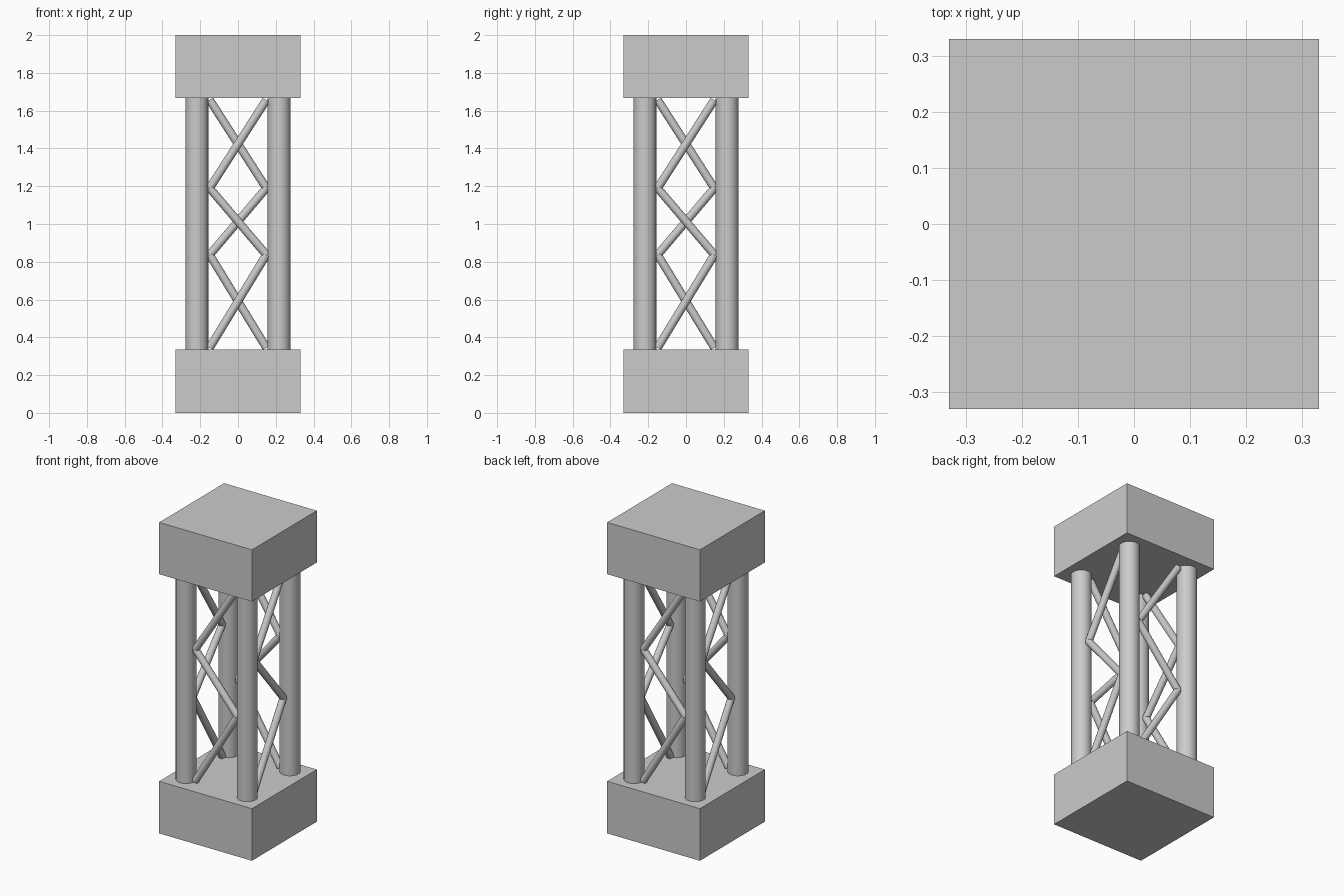
import bpy, math
from mathutils import Vector, Matrix

if "Cube" in bpy.data.objects:
    bpy.data.objects.remove(bpy.data.objects["Cube"])

W, Z0, Z1, C = 0.33, 0.335, 1.667, 0.2175


def block(name, z0, z1):
    bpy.ops.mesh.primitive_cube_add(size=1, location=(0, 0, (z0 + z1) / 2))
    o = bpy.context.object
    o.name = name
    o.scale = (2 * W, 2 * W, z1 - z0)
    bpy.ops.object.transform_apply(location=False, rotation=False, scale=True)


def rod(name, a, b, r, sides):
    a, b = Vector(a), Vector(b)
    d = b - a
    bpy.ops.mesh.primitive_cylinder_add(vertices=sides, radius=r, depth=d.length,
                                        location=(a + b) / 2,
                                        rotation=d.to_track_quat('Z', 'Y').to_euler())
    bpy.context.object.name = name
    bpy.ops.object.shade_smooth_by_angle()


# Base and cap blocks
block("base_block", 0, Z0)
block("top_block", Z1, 2)

# Zigzag path on the front side, repeated around all four sides
K = 0.15
zigzag = [(-K, -C, Z0 + 0.01), (K, -C, 0.837), (-K, -C, 1.19), (K, -C, Z1 - 0.01)]

for i, side in enumerate(("front", "right", "back", "left")):
    rot = Matrix.Rotation(i * math.pi / 2, 3, 'Z')
    # Corner column
    rod(side + "_column", rot @ Vector((-C, -C, Z0)), rot @ Vector((-C, -C, Z1)), 0.06, 32)
    # Diagonal braces
    pts = [rot @ Vector(p) for p in zigzag]
    for j in range(3):
        rod(f"{side}_brace_{j + 1}", pts[j], pts[j + 1], 0.022, 24)
